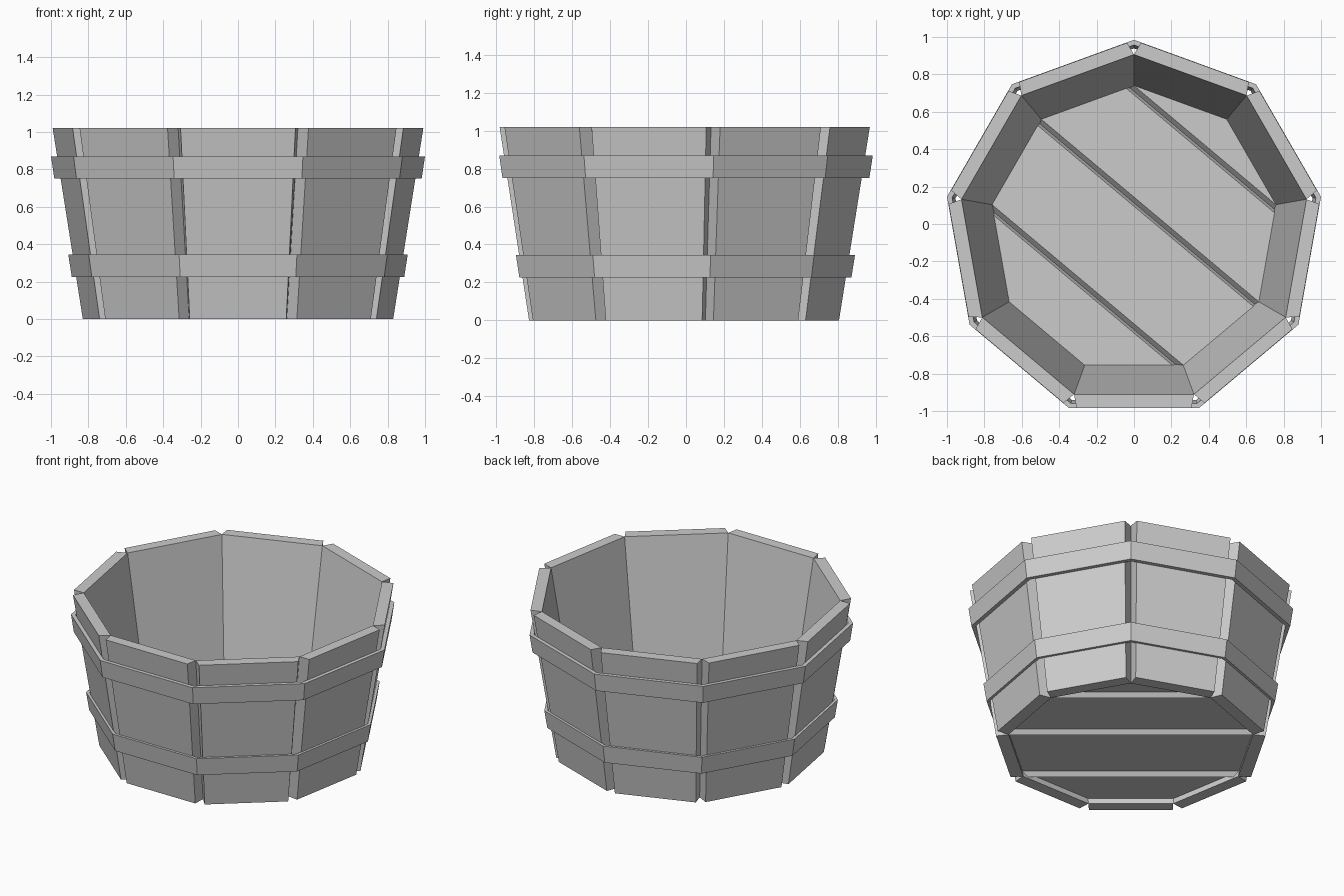
import bpy, bmesh, math
from mathutils import Vector, Matrix

if "Cube" in bpy.data.objects:
    bpy.data.objects.remove(bpy.data.objects["Cube"])

N = 9
CY = -0.0305            # nonagon centre, so the bounding box is centred
TOP = 1.02
T20 = math.tan(math.pi / N)


def finish(bm, name):
    bmesh.ops.translate(bm, verts=bm.verts, vec=(0, CY, 0))
    me = bpy.data.meshes.new(name)
    bm.to_mesh(me)
    bm.free()
    ob = bpy.data.objects.new(name, me)
    bpy.context.collection.objects.link(ob)
    return ob


# Staves: leaning planks touching at their inner corners
for k in range(N):
    bm = bmesh.new()
    rings = []
    for z, ap_in, ap_out, w_out in ((0, 0.718, 0.797, 0.258), (TOP, 0.88, 0.952, 0.307)):
        w_in = ap_in * T20
        pts = [(-w_out, -ap_out), (w_out, -ap_out), (w_in, -ap_in), (-w_in, -ap_in)]
        rings.append([bm.verts.new((x, y, z)) for x, y in pts])
    a, b = rings
    bm.faces.new(a[::-1])
    bm.faces.new(b)
    for i in range(4):
        j = (i + 1) % 4
        bm.faces.new((a[i], a[j], b[j], b[i]))
    bmesh.ops.rotate(bm, verts=bm.verts, cent=(0, 0, 0),
                     matrix=Matrix.Rotation(k * math.tau / N, 3, 'Z'))
    finish(bm, f"stave_{k + 1}")


# Hoops: flat bands with a nine-sided outline
def hoop(name, z0, z1, ap0, ap1, t):
    bm = bmesh.new()
    loops = []
    for ap, z in ((ap0, z0), (ap1, z1), (ap1 - t, z1), (ap0 - t, z0)):
        r = ap / math.cos(math.pi / N)
        loops.append([bm.verts.new((r * math.cos(math.pi / 2 + k * math.tau / N),
                                    r * math.sin(math.pi / 2 + k * math.tau / N), z))
                      for k in range(N)])
    for i in range(4):
        p, q = loops[i], loops[(i + 1) % 4]
        for k in range(N):
            m = (k + 1) % N
            bm.faces.new((p[k], p[m], q[m], q[k]))
    finish(bm, name)


hoop("upper_hoop", 0.75, 0.87, 0.937, 0.954, 0.026)
hoop("lower_hoop", 0.225, 0.345, 0.848, 0.866, 0.02)

# Floor: four boards with V grooves between them, trimmed to the nonagon
FLOOR_Z, AP = 0.04, 0.724
R = AP / math.cos(math.pi / N)
profile = [(-1, FLOOR_Z)]
for ang in (120, 80, 40):
    u = R * math.cos(math.radians(ang))
    profile += [(u - 0.038, FLOOR_Z), (u - 0.024, FLOOR_Z - 0.03), (u, FLOOR_Z)]
profile.append((1, FLOOR_Z))
across = Vector((math.cos(math.radians(50)), math.sin(math.radians(50)), 0))
along = Vector((-across.y, across.x, 0))
bm = bmesh.new()
rows = [[bm.verts.new(across * u + along * s + Vector((0, 0, z))) for s in (-1, 1)]
        for u, z in profile]
for p, q in zip(rows, rows[1:]):
    bm.faces.new((p[0], q[0], q[1], p[1]))
for k in range(N):
    a = math.radians(-90) + k * math.tau / N
    n = Vector((math.cos(a), math.sin(a), 0))
    bmesh.ops.bisect_plane(bm, geom=bm.verts[:] + bm.edges[:] + bm.faces[:],
                           plane_co=n * (AP + 0.002), plane_no=n, clear_outer=True)
finish(bm, "floor_boards")
